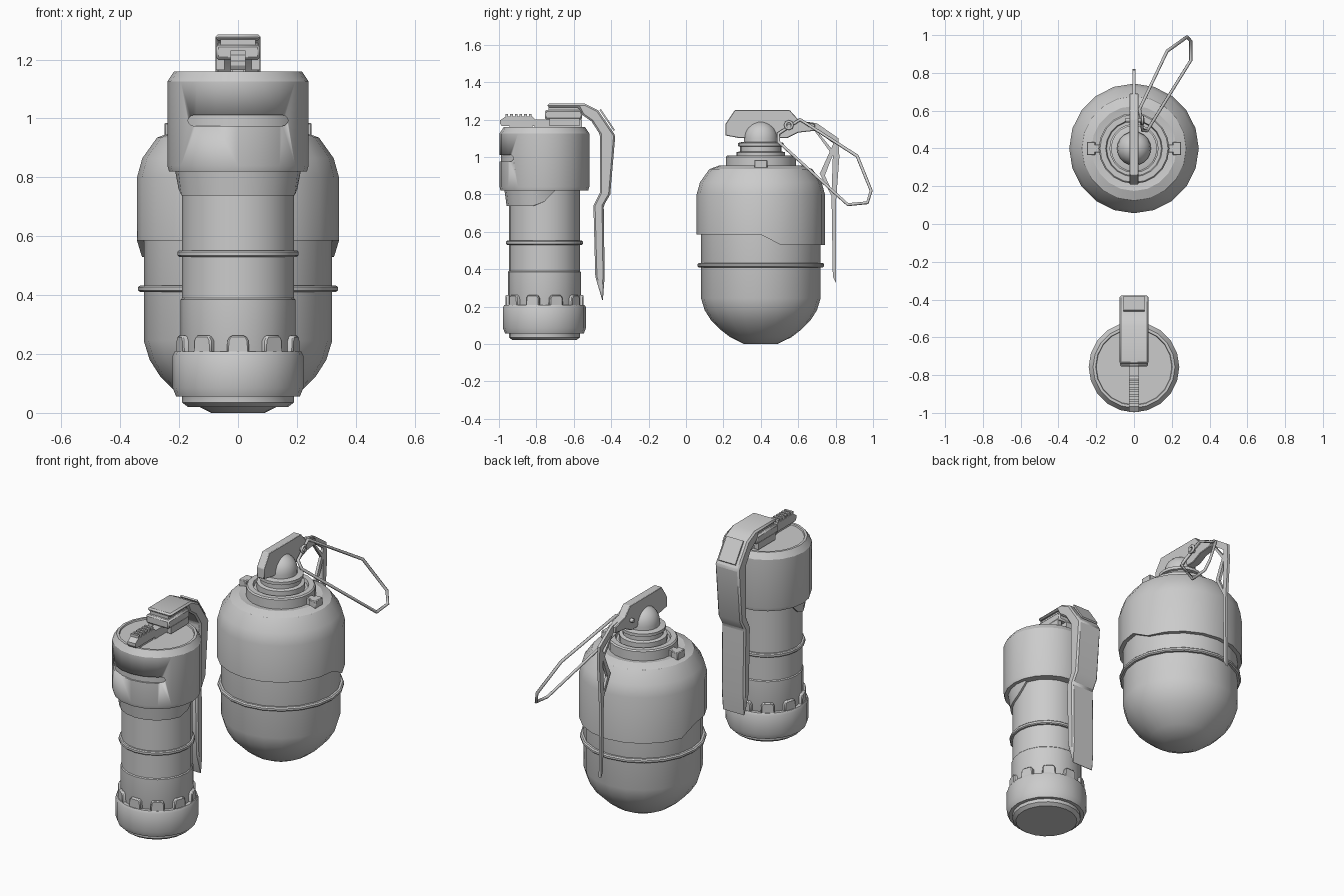
import bpy, bmesh, math
from mathutils import Vector

if "Cube" in bpy.data.objects:
    bpy.data.objects.remove(bpy.data.objects["Cube"])

AY, BY = -0.757, 0.40      # centre lines of the two grenades
SIDES = 20


def finish(name, bm, bevel=0):
    bmesh.ops.recalc_face_normals(bm, faces=bm.faces)
    me = bpy.data.meshes.new(name)
    bm.to_mesh(me)
    bm.free()
    me.polygons.foreach_set("use_smooth", [True] * len(me.polygons))
    me.set_sharp_from_angle(angle=math.radians(30))
    ob = bpy.data.objects.new(name, me)
    bpy.context.collection.objects.link(ob)
    if bevel:
        m = ob.modifiers.new("bevel", 'BEVEL')
        m.width, m.segments, m.limit_method = bevel, 1, 'ANGLE'
    return ob


def lathe(name, cy, prof, zfun=None, closed=False):
    """Spin (radius, z) points round the vertical axis; zfun(y, ring, z) can shift a rim."""
    bm = bmesh.new()
    rings = []
    for k, (r, z) in enumerate(prof):
        ring = []
        for i in range(SIDES):
            a = 2 * math.pi * i / SIDES
            y = cy + r * math.sin(a)
            ring.append(bm.verts.new((r * math.cos(a), y, zfun(y, k, z) if zfun else z)))
        rings.append(ring)
    pairs = list(zip(rings, rings[1:])) + ([(rings[-1], rings[0])] if closed else [])
    for a, b in pairs:
        for i in range(SIDES):
            j = (i + 1) % SIDES
            bm.faces.new((a[i], a[j], b[j], b[i]))
    if not closed:
        bm.faces.new(rings[0])
        bm.faces.new(rings[-1])
    return finish(name, bm)


def prism(name, pts, half, bevel=0, x0=0):
    """Side outline (y, z) extruded across x."""
    bm = bmesh.new()
    f = bm.faces.new([bm.verts.new((x0 - half, y, z)) for y, z in pts])
    ext = bmesh.ops.extrude_face_region(bm, geom=[f])
    vs = [v for v in ext["geom"] if isinstance(v, bmesh.types.BMVert)]
    bmesh.ops.translate(bm, verts=vs, vec=(2 * half, 0, 0))
    return finish(name, bm, bevel)


def box(name, x, y, z, bevel=0):
    return prism(name, [(y[0], z[0]), (y[1], z[0]), (y[1], z[1]), (y[0], z[1])],
                 (x[1] - x[0]) / 2, bevel, (x[0] + x[1]) / 2)


def wire(name, pts, r, cyclic=True):
    cu = bpy.data.curves.new(name, 'CURVE')
    cu.dimensions, cu.bevel_depth, cu.bevel_resolution = '3D', r, 1
    sp = cu.splines.new('POLY')
    sp.points.add(len(pts) - 1)
    for p, c in zip(sp.points, pts):
        p.co = (*c, 1)
    sp.use_cyclic_u = cyclic
    cu.use_fill_caps = True
    ob = bpy.data.objects.new(name, cu)
    bpy.context.collection.objects.link(ob)


# ---------- slim canister (front) ----------
lathe("canister_body", AY, [(.17, .02), (.19, .035), (.19, .07), (.195, .08), (.195, .385),
                            (.19, .39), (.19, .85)])
lathe("canister_base_ring", AY, [(.185, .055), (.21, .055), (.222, .085), (.222, .195),
                                 (.215, .208), (.185, .208)])
lathe("canister_band", AY, [(.185, .53), (.2, .53), (.205, .535), (.205, .547), (.2, .552), (.185, .552)])


# collar that covers only the front half
def collar_rim(y, k, z):
    return z if k == 2 else z + .09 * min(1, max(0, (y + .775) / .07))


lathe("canister_collar", AY, [(.185, .738), (.202, .738), (.215, .83)], collar_rim)

# head with a shallow front slot and a sunk lid
head = lathe("canister_head", AY, [(.2, .82), (.234, .82), (.24, .84), (.24, 1.125), (.217, 1.16),
                                   (.203, 1.16), (.2, 1.152)])
lathe("slot_floor", AY, [(.231, .9), (.231, 1.08)])
bm = bmesh.new()
cap = []
for sx, start in ((1, -90), (-1, 90)):
    for i in range(7):
        a = math.radians(start + 30 * i)
        cap.append(bm.verts.new((sx * .152 + .018 * math.cos(a), -1.05, .993 + .018 * math.sin(a))))
ext = bmesh.ops.extrude_face_region(bm, geom=[bm.faces.new(cap)])
bmesh.ops.translate(bm, verts=[v for v in ext["geom"] if isinstance(v, bmesh.types.BMVert)], vec=(0, .19, 0))
cutter = finish("slot_cutter", bm)
cutter.hide_render = True
cutter.hide_viewport = True
cut = head.modifiers.new("slot", 'BOOLEAN')
cut.object, cut.operation, cut.solver = cutter, 'DIFFERENCE', 'EXACT'

# grip teeth above the base ring
for n in range(10):
    a = math.radians(36 * n)
    bm = bmesh.new()
    out = Vector((math.sin(a), -math.cos(a), 0))
    side = Vector((math.cos(a), math.sin(a), 0))
    lo, hi = [], []
    for r, s in ((.18, -1), (.209, -1), (.209, 1), (.18, 1)):
        base = Vector((0, AY, 0)) + out * r
        lo.append([base + side * s * w + Vector((0, 0, z)) for w, z in ((.038, .2), (.036, .245), (.026, .262))])
    rows = [[bm.verts.new(c[k]) for c in lo] for k in range(3)]
    for p, q in zip(rows, rows[1:]):
        for i in range(4):
            bm.faces.new((p[i], p[(i + 1) % 4], q[(i + 1) % 4], q[i]))
    bm.faces.new(rows[0])
    bm.faces.new(rows[2])
    finish("grip_tooth", bm, .005)

# safety lever, its hinge block and the striped catch
prism("canister_lever", [(-.74, 1.285), (-.54, 1.285), (-.47, 1.25), (-.378, 1.115), (-.405, .80),
                         (-.44, .74), (-.435, .36), (-.445, .225), (-.485, .36), (-.495, .74), (-.46, .81),
                         (-.46, 1.12), (-.505, 1.19), (-.555, 1.225), (-.575, 1.265), (-.74, 1.265)], .077, .009)
prism("lever_panel", [(-.462, 1.25), (-.386, 1.138), (-.38, 1.145), (-.456, 1.257)], .055)
box("lever_spacer", (-.06, .06), (-.735, -.55), (1.245, 1.268))
box("hinge_block", (-.075, .075), (-.755, -.555), (1.2, 1.25), .008)
box("hinge_foot", (-.025, .025), (-.81, -.555), (1.145, 1.2))
for s in (-1, 1):
    box("hinge_bracket", (s * .06 - .014, s * .06 + .014), (-.73, -.57), (1.165, 1.205))
prism("catch_base", [(-.995, 1.18), (-.985, 1.165), (-.81, 1.165), (-.805, 1.2), (-.82, 1.215),
                     (-.965, 1.215), (-.995, 1.195)], .026)
box("catch_foot", (-.02, .02), (-.945, -.82), (1.145, 1.17))
for i in range(6):
    y = -.965 + .025 * i
    box("catch_rib", (-.026, .026), (y, y + .014), (1.21, 1.23))

# ---------- round grenade (back) ----------
lathe("round_body", BY, [(.09, 0), (.165, .037), (.22, .08), (.265, .125), (.3, .18), (.32, .245), (.32, .62)])
lathe("round_band", BY, [(.31, .41), (.332, .41), (.339, .416), (.339, .427), (.332, .433), (.31, .433)])


# upper shell with its lower edge dropping towards the back
def shell_rim(y, k, z):
    return z - .055 * min(1, max(0, (y - .44) / .065)) if k < 2 else z


lathe("upper_shell", BY, [(.31, .585), (.343, .585), (.343, .8), (.325, .865), (.275, .935),
                          (.225, .953), (.18, .945)], shell_rim)

# neck stack and dome
lathe("top_collar", BY, [(.187, .93), (.187, 1.0), (.18, 1.007), (.15, 1.007), (.145, .99), (.1, .99)])
lathe("neck", BY, [(.13, .98), (.13, 1.025), (.11, 1.03), (.11, 1.055), (.122, 1.058), (.122, 1.075),
                   (.098, 1.08)])
lathe("dome", BY, [(.09, 1.06)] + [(.09 * math.cos(math.radians(a)), 1.1 + .09 * math.sin(math.radians(a)))
                                  for a in (0, 18, 36, 54, 72, 87)])
for s in (-1, 1):
    for x0, x1, w in ((.17, .215, .022), (.205, .25, .035)):
        a, b = sorted((s * x0, s * x1))
        box("side_lug", (a, b), (BY - w, BY + w), (.935, .985), .004)

# top fin holding the lever
prism("top_fin", [(.21, 1.115), (.21, 1.175), (.26, 1.25), (.555, 1.25), (.60, 1.2), (.69, 1.175),
                  (.69, 1.14), (.6, 1.13), (.54, 1.1), (.29, 1.1)], .024, .003)

# thin braced lever
prism("thin_lever", [(.60, 1.195), (.7, 1.18), (.815, 1.1), (.82, 1.0), (.802, .76), (.803, .325),
                     (.785, .36), (.778, .8), (.785, 1.0), (.785, 1.075), (.69, 1.145), (.6, 1.15)], .008)
prism("lever_brace", [(.79, 1.075), (.80, 1.05), (.73, .9), (.7, .9), (.705, .925)][:2]
      + [(.742, .9), (.715, .91)], .008)
prism("lever_brace", [(.715, .91), (.742, .9), (.79, .8), (.79, .77)], .008)
prism("lever_strut", [(.68, 1.15), (.70, 1.14), (.79, 1.03), (.79, 1.0)], .008)

# pull ring and pin
wire("pull_ring", [(.03, .61, 1.2), (.175, .915, 1.005), (.28, .99, .82), (.30, .97, .755),
                   (.30, .865, .745), (.07, .495, 1.08), (.045, .495, 1.125)], .009)
wire("pin", [(-.045, .55, 1.165), (.055, .55, 1.165)], .012, False)
wire("pin_eye", [(.045, .55 + .02 * math.cos(math.pi * i / 4), 1.17 + .02 * math.sin(math.pi * i / 4))
                 for i in range(8)], .008)
